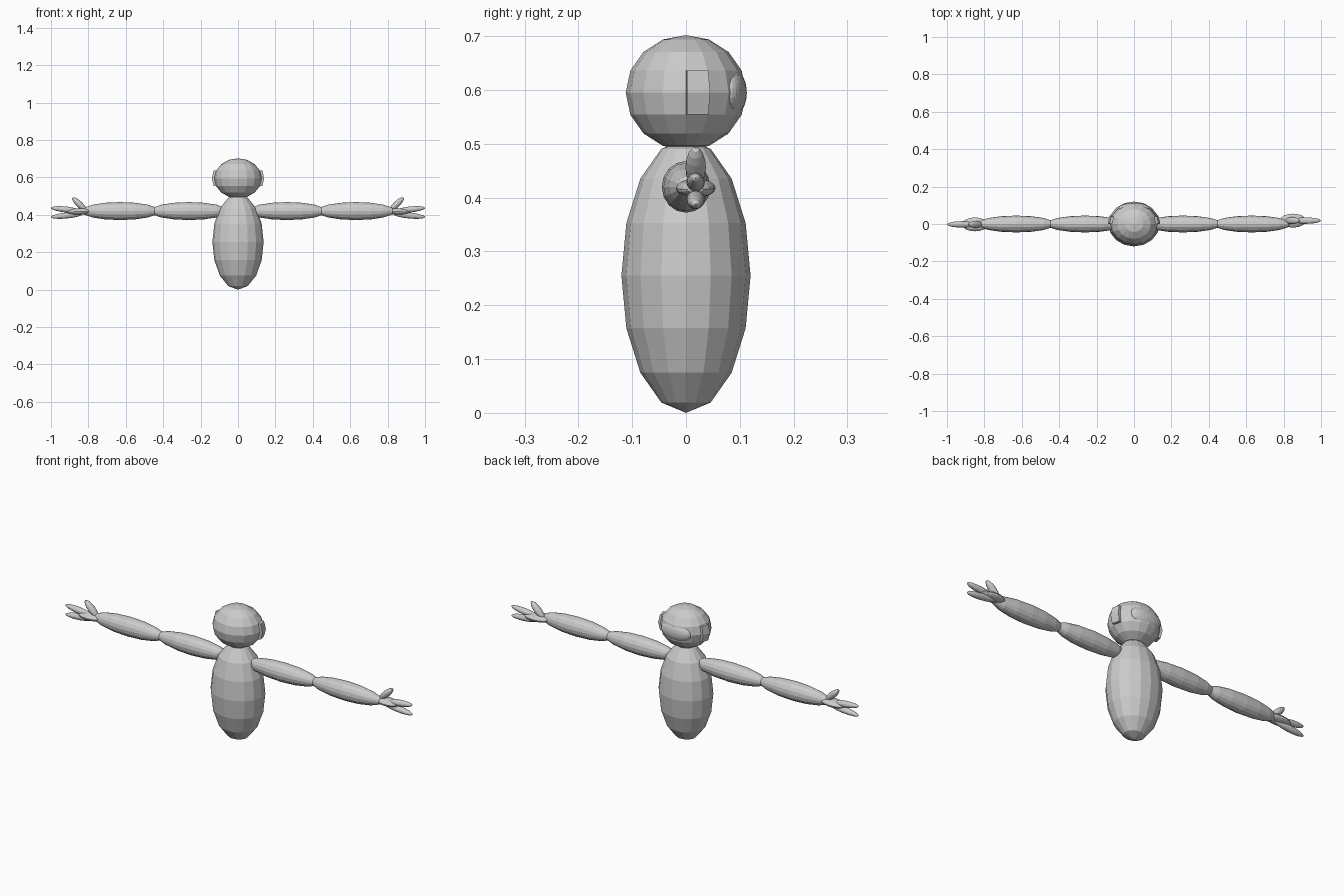
import bpy, bmesh, math
from mathutils import Matrix, Vector

if "Cube" in bpy.data.objects:
    bpy.data.objects.remove(bpy.data.objects["Cube"])

grey = bpy.data.materials.new("light_grey")
grey.diffuse_color = (0.6, 0.6, 0.6, 1)
grey.use_nodes = True
grey.node_tree.nodes["Principled BSDF"].inputs["Base Color"].default_value = grey.diffuse_color


def finish(name, bm):
    me = bpy.data.meshes.new(name)
    bm.normal_update()
    bm.to_mesh(me)
    bm.free()
    me.materials.append(grey)
    ob = bpy.data.objects.new(name, me)
    bpy.context.collection.objects.link(ob)
    return ob


def add_ball(bm, loc, radii, rot=Matrix(), seg=16, rings=8):
    m = Matrix.Translation(loc) @ rot @ Matrix.Diagonal((*radii, 1))
    bmesh.ops.create_uvsphere(bm, u_segments=seg, v_segments=rings, radius=1, matrix=m)


def finger(bm, a, b, ry, rz):
    # ellipsoid whose poles sit at a and b
    a, b = Vector(a), Vector(b)
    rot = (b - a).to_track_quat('Z', 'Y').to_matrix().to_4x4()
    add_ball(bm, (a + b) / 2, (rz, ry, (b - a).length / 2), rot)


# body
bm = bmesh.new()
add_ball(bm, (0, 0, 0.255), (0.137, 0.12, 0.255))
finish("body", bm)

# head, with the two side faces behind the middle extruded as ears
bm = bmesh.new()
add_ball(bm, (0, 0, 0.595), (0.127, 0.112, 0.107))
for side in (-1, 1):
    fs = []
    for f in bm.faces:
        c = f.calc_center_median()
        if c.x * side > 0.1 and 0 < c.y < 0.035 and abs(c.z - 0.595) < 0.04:
            fs.append(f)
    ext = bmesh.ops.extrude_face_region(bm, geom=fs)
    verts = [v for v in ext["geom"] if isinstance(v, bmesh.types.BMVert)]
    bmesh.ops.translate(bm, verts=verts, vec=(side * 0.013, 0.002, 0))
    bmesh.ops.delete(bm, geom=fs, context='FACES')
finish("head", bm)

# shallow face bulge on the +y side
bm = bmesh.new()
add_ball(bm, (0, 0.08, 0.595), (0.085, 0.033, 0.048), seg=32, rings=16)
finish("face", bm)

# arms and three-fingered hands
for side, label, hy in ((-1, "left", -0.002), (1, "right", 0.018)):
    for part, cx in (("upper_arm", 0.262), ("forearm", 0.63)):
        bm = bmesh.new()
        add_ball(bm, (side * cx, 0, 0.42), (0.048, 0.045, 0.21),
                 Matrix.Rotation(math.pi / 2, 4, 'Y'))
        finish(label + "_" + part, bm)
    bm = bmesh.new()
    finger(bm, (side * 0.78, hy, 0.42), (side * 0.92, hy, 0.415), 0.018, 0.037)
    finger(bm, (side * 0.84, hy, 0.42), (side * 1.0, hy, 0.437), 0.016, 0.017)
    finger(bm, (side * 0.83, hy, 0.405), (side * 1.0, hy, 0.388), 0.016, 0.017)
    finger(bm, (side * 0.81, hy, 0.42), (side * 0.885, hy, 0.492), 0.017, 0.019)
    finish(label + "_hand", bm)
